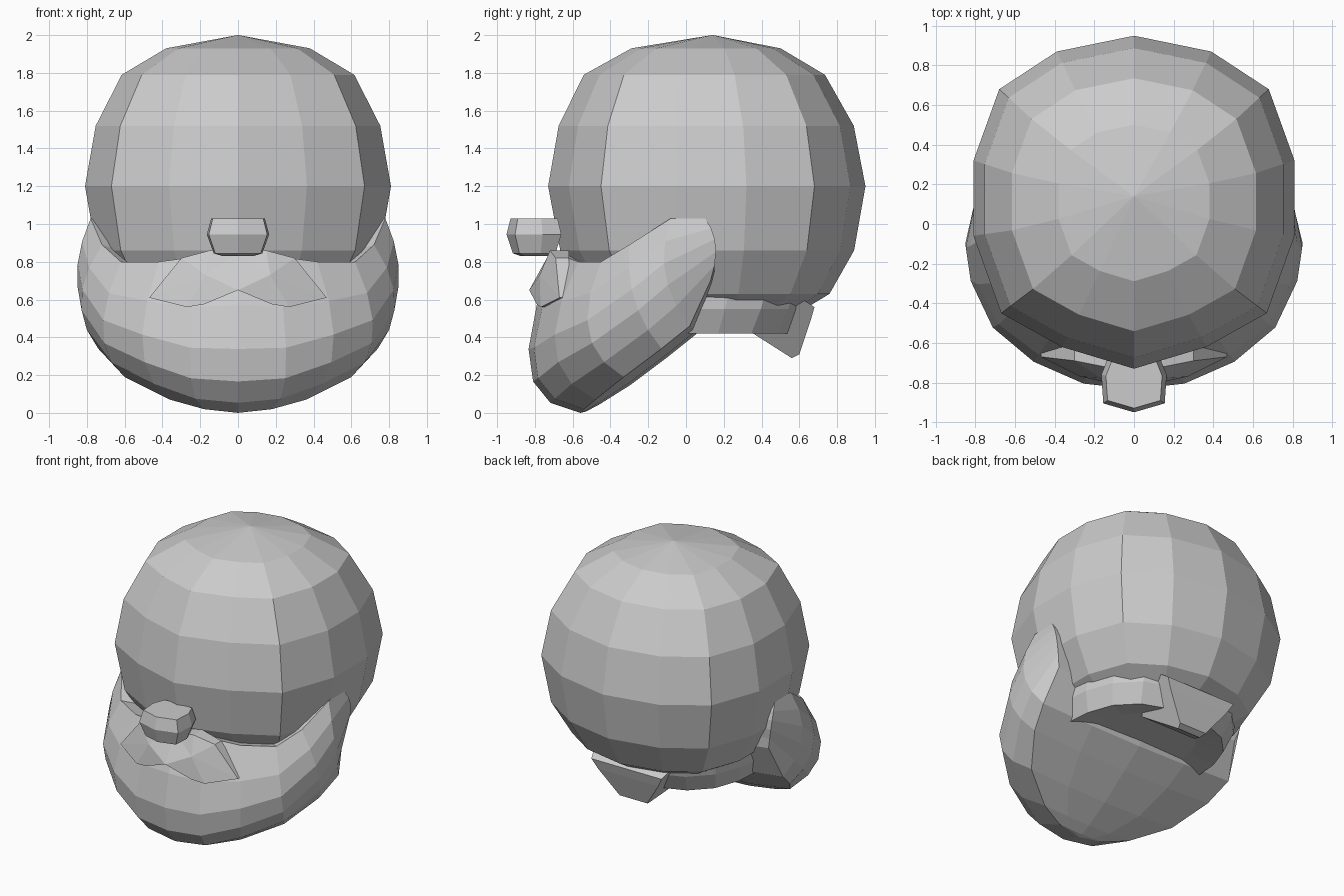
import bpy
import bmesh
import math
from mathutils import Vector

if "Cube" in bpy.data.objects:
    bpy.data.objects.remove(bpy.data.objects["Cube"])

grey = bpy.data.materials.new("plain_grey")
grey.diffuse_color = (0.6, 0.6, 0.6, 1)
grey.use_nodes = True
grey.node_tree.nodes["Principled BSDF"].inputs["Base Color"].default_value = grey.diffuse_color


def make(name, verts, faces):
    """Flat-shaded object with outward normals."""
    bm = bmesh.new()
    vs = [bm.verts.new(v) for v in verts]
    for f in faces:
        bm.faces.new([vs[i] for i in f])
    bmesh.ops.recalc_face_normals(bm, faces=bm.faces[:])
    me = bpy.data.meshes.new(name)
    bm.to_mesh(me)
    bm.free()
    me.materials.append(grey)
    ob = bpy.data.objects.new(name, me)
    bpy.context.collection.objects.link(ob)
    return ob


def loft(name, rings):
    """Join equal closed rings, capping both ends."""
    n = len(rings[0])
    verts = [p for r in rings for p in r]
    faces = [(k * n + i, k * n + (i + 1) % n, (k + 1) * n + (i + 1) % n, (k + 1) * n + i)
             for k in range(len(rings) - 1) for i in range(n)]
    faces += [tuple(range(n)), tuple(range(len(verts) - n, len(verts)))]
    return make(name, verts, faces)


# Head: 14-sided ball, slightly squared at the front corners
right = [(0, .81), (.39, .73), (.68, .54), (.81, .18), (.81, -.2),
         (.67, -.59), (.365, -.76), (0, -.87)]
outline = right + [(-x, y) for x, y in right[-2:0:-1]]
levels = [(2.0, .004, .14), (1.93, .47, .12), (1.79, .76, .12), (1.52, .93, .135),
          (1.2, 1.0, .14), (.86, .926, .14), (.63, .765, .14), (.5, .5, .14)]
loft("head", [[(x * s, cy + y * s, z) for x, y in outline] for z, s, cy in levels])

# Beard: curved strips from upper rim to lower rim, from centre to ear
strips = [
    ((0, -.68, .86), (0, -1.04, .06), (0, -.56, 0)),
    ((.20, -.65, .83), (.32, -1.01, .09), (.18, -.54, .02)),
    ((.42, -.57, .80), (.62, -.86, .24), (.36, -.48, .07)),
    ((.62, -.45, .80), (.82, -.64, .36), (.60, -.33, .19)),
    ((.72, -.30, .89), (.93, -.33, .58), (.74, -.13, .34)),
    ((.78, -.08, 1.03), (.92, -.19, .72), (.79, .02, .46)),
    ((.78, .10, 1.03), (.82, .20, .91), (.75, .13, .70)),
]
STEPS = 5
columns = []
for top, ctrl, low in strips:
    a, b, c = Vector(top), Vector(ctrl), Vector(low)
    inner = Vector((a.x * 0.75, 0.14 + (a.y - 0.14) * 0.75, a.z - 0.06))
    columns.append([inner] + [a * (1 - t) ** 2 + b * 2 * t * (1 - t) + c * t * t
                              for t in (k / STEPS for k in range(STEPS + 1))])
mirrored = [[Vector((-p.x, p.y, p.z)) for p in col] for col in columns[:0:-1]]
columns = mirrored + columns
m, nc = STEPS + 2, len(columns)
mid = nc // 2
verts = [p for col in columns for p in col]
faces = [(i * m + k, (i + 1) * m + k, (i + 1) * m + k + 1, i * m + k + 1)
         for i in range(nc - 1) for k in range(m - 1)]
# hidden inner top, joining left and right
for i in range(mid):
    j = nc - 1 - i
    cols = [i, i + 1, j - 1, j] if i + 1 < j - 1 else [i, i + 1, j]
    faces.append(tuple(q * m for q in cols))
# gently domed underside: each row runs from the left lower rim to the right one
SPAN = 4
rows = []
for i in range(mid):
    j = nc - 1 - i
    p, q = columns[i][-1], columns[j][-1]
    row = [i * m + m - 1]
    for s in range(1, SPAN):
        t = s / SPAN
        bulge = 0.055 * 4 * t * (1 - t) * min(1, abs(p.x) / 0.6)
        row.append(len(verts))
        verts.append(p.lerp(q, t) + Vector((0, 0.6, -0.8)) * bulge)
    rows.append(row + [j * m + m - 1])
for r0, r1 in zip(rows, rows[1:]):
    faces += [(r0[s], r0[s + 1], r1[s + 1], r1[s]) for s in range(SPAN)]
tip = mid * m + m - 1
faces += [(rows[-1][s], rows[-1][s + 1], tip) for s in range(SPAN)]
# back wall between the two ears, hidden inside the head
e = (nc - 1) * m
faces += [(k, k + 1, e + k + 1, e + k) for k in range(m - 2)]
faces.append((m - 2, *rows[0], e + m - 2))
make("beard", verts, faces)

# Nose: faceted block
outline = [(0, -.95), (.155, -.905), (.165, -.76), (.125, -.66),
           (-.125, -.66), (-.165, -.76), (-.155, -.905)]
loft("nose", [[(x * s, -.8 + (y + .8) * s, z) for x, y in outline]
              for z, s in [(.83, .5), (.845, .78), (.945, 1.0), (1.03, .86)]])

# Moustache: two mirrored wings with a raised crease
rim = [(0, -.72, .85), (.15, -.72, .86), (.30, -.69, .82), (.47, -.67, .61),
       (.27, -.77, .56), (.18, -.79, .575), (0, -.83, .65)]
for side, label in ((1, "right"), (-1, "left")):
    pts = [(side * x, y, z) for x, y, z in rim]
    pts += [(side * x, -.62, z) for x, y, z in rim]
    pts.append((side * .17, -.775, .73))
    n = len(rim)
    faces = [(i, (i + 1) % n, 2 * n) for i in range(n)]
    faces += [(i, (i + 1) % n, n + (i + 1) % n, n + i) for i in range(n)]
    faces.append(tuple(range(n, 2 * n)))
    make("moustache_" + label, pts, faces)

# Nape hair: half-round collar under the back of the head
collar = []
for z, r, front in [(.68, .52, .08), (.63, .60, .03), (.55, .60, .01),
                    (.42, .55, -.01), (.45, .36, .02)]:
    ring = []
    for i in range(11):
        a = math.pi * i / 10
        q = r * (1 + 0.07 * math.sin(2 * a) ** 2)
        ring.append((q * math.cos(a), front + (q + .02) * math.sin(a), z))
    collar.append(ring)
loft("nape_hair", collar)

# Hair curl: tapered tuft hanging at the centre of the nape
tuft = [(.50, .60, .30), (.62, .60, .30), (.68, .56, .28), (.66, .49, .24),
        (.60, .31, .11), (.56, .29, .09), (.45, .36, .16), (.34, .43, .22)]
loft("hair_curl", [[(s * w, y, z) for y, z, w in tuft] for s in (-1, 1)])
